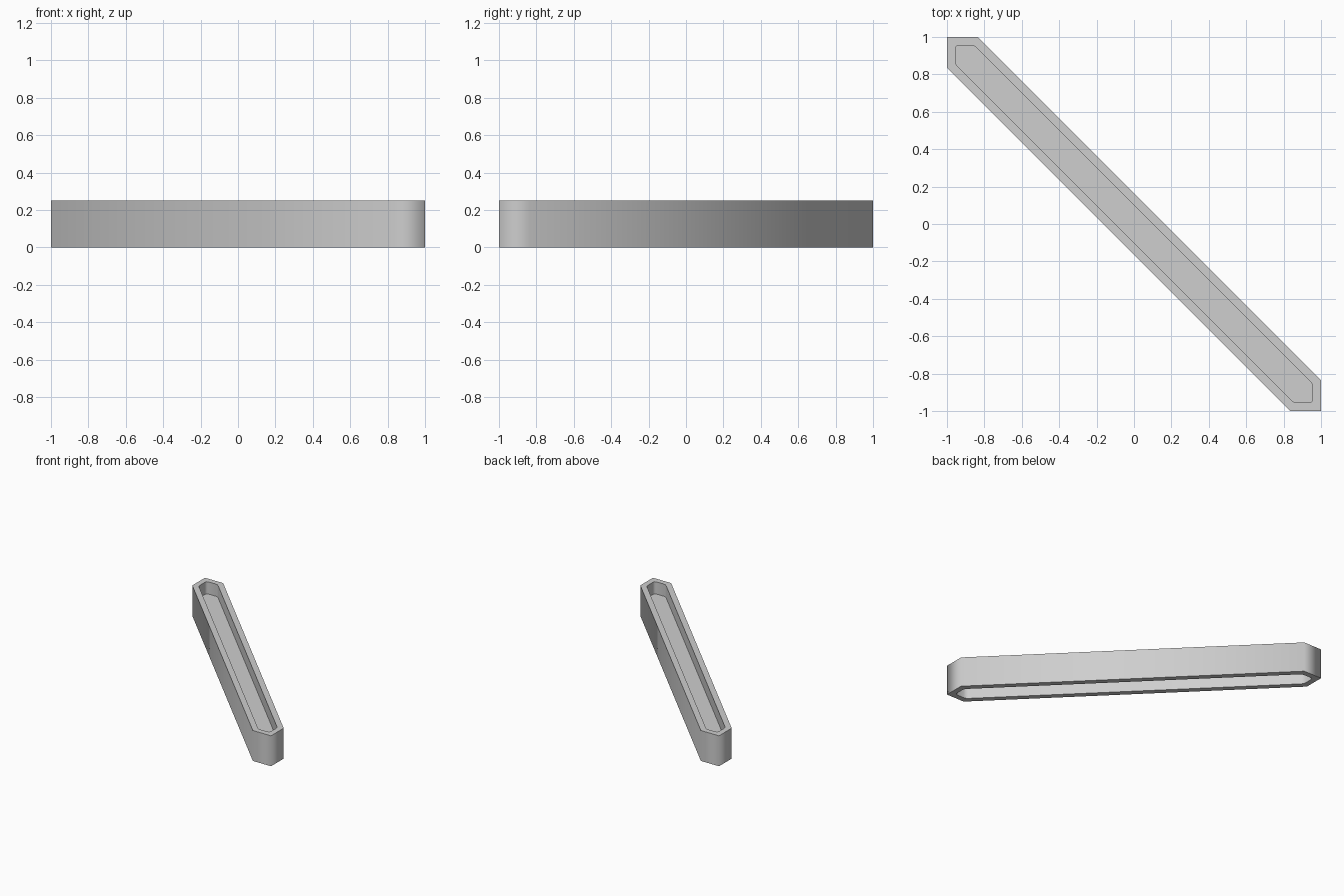
import bpy
from mathutils import Vector

if "Cube" in bpy.data.objects:
    bpy.data.objects.remove(bpy.data.objects["Cube"])

HEIGHT = 0.25      # overall height
WALL = 0.045       # rim thickness
CUT = 0.165        # length of the square end faces
RECESS = 0.10      # depth of the hollow above and below the web

grey = bpy.data.materials.new("light grey")
grey.diffuse_color = (0.62, 0.62, 0.62, 1)
grey.use_nodes = True
grey.node_tree.nodes["Principled BSDF"].inputs["Base Color"].default_value = grey.diffuse_color


def outline(inset):
    """Diagonal bar with pointed square ends, inset by a wall thickness."""
    e = 1 - inset
    s = CUT - inset * 2 ** 0.5       # half-width of the diagonal band, x + y = s
    half = [Vector((e, -e)), Vector((e, s - e)), Vector((s - e, e))]
    return half + [-p for p in half]


def round_corners(pts, r):
    """Replace each corner by a small two-step fillet."""
    out = []
    for i, p in enumerate(pts):
        a = p + (pts[i - 1] - p).normalized() * r
        b = p + (pts[(i + 1) % len(pts)] - p).normalized() * r
        out += [a, (a + b) / 4 + p / 2, b]
    return out


def prism(name, loops, z0, z1):
    """Extrude closed outlines; a second outline makes a through hole."""
    cu = bpy.data.curves.new(name, 'CURVE')
    cu.dimensions = '2D'
    cu.fill_mode = 'BOTH'
    cu.extrude = (z1 - z0) / 2
    for pts in loops:
        sp = cu.splines.new('POLY')
        sp.points.add(len(pts) - 1)
        for q, p in zip(sp.points, pts):
            q.co = (p.x, p.y, 0, 1)
        sp.use_cyclic_u = True
    cu.materials.append(grey)
    ob = bpy.data.objects.new(name, cu)
    ob.location.z = (z0 + z1) / 2
    bpy.context.collection.objects.link(ob)
    bpy.ops.object.select_all(action='DESELECT')
    ob.select_set(True)
    bpy.context.view_layer.objects.active = ob
    bpy.ops.object.convert(target='MESH')
    return bpy.context.object


inner = round_corners(outline(WALL), 0.02)

# Surrounding wall, open above and below
prism("rim_wall", [outline(0), inner], 0, HEIGHT)

# Web closing the middle of the wall
prism("middle_panel", [inner], RECESS, HEIGHT - RECESS)
